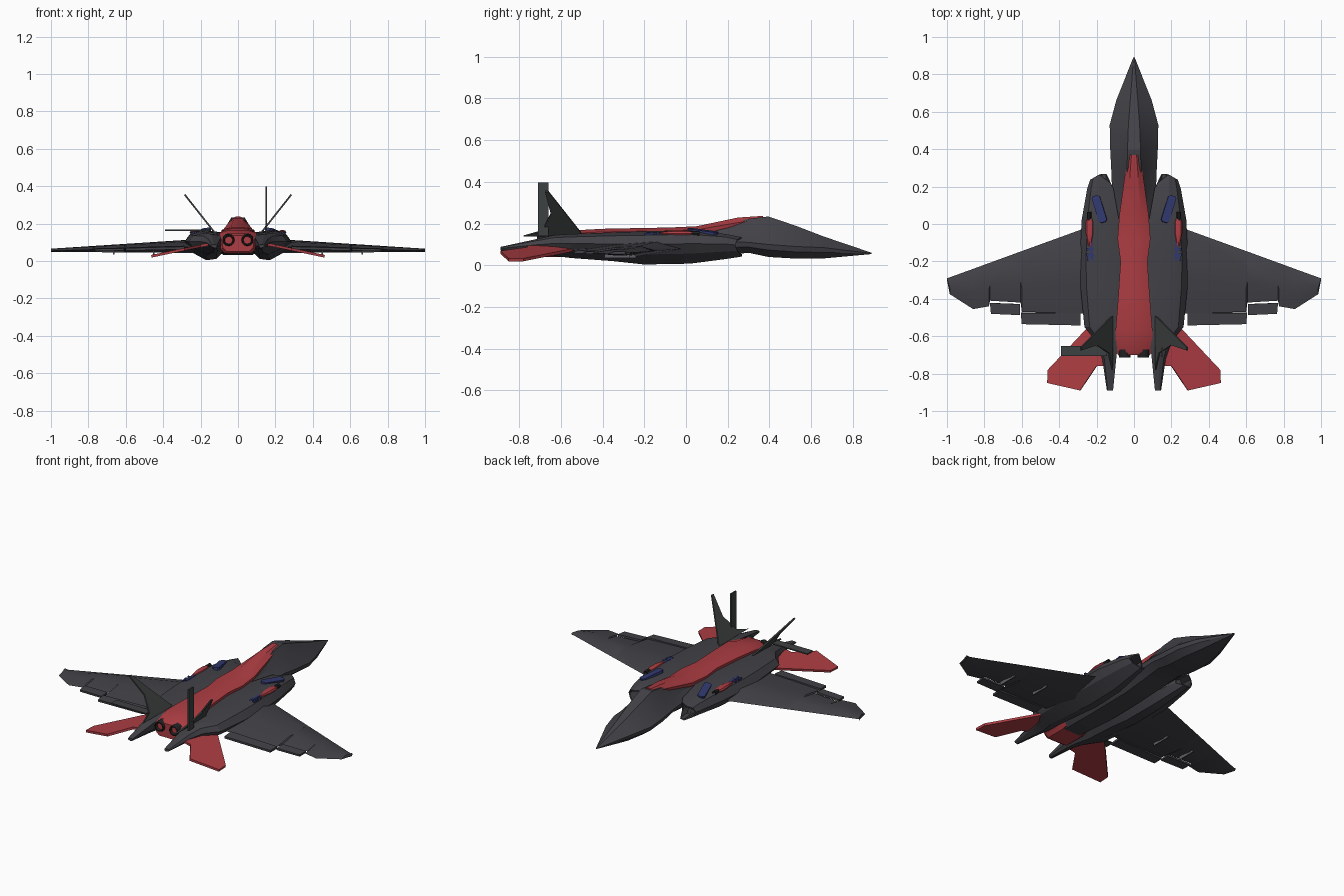
import bpy, bmesh, math
from mathutils import Matrix, Vector

if "Cube" in bpy.data.objects:
    bpy.data.objects.remove(bpy.data.objects["Cube"])


def material(name, rgb):
    m = bpy.data.materials.new(name)
    m.diffuse_color = (*rgb, 1)
    m.use_nodes = True
    m.node_tree.nodes["Principled BSDF"].inputs["Base Color"].default_value = m.diffuse_color
    return m


DARK = material("charcoal", (0.055, 0.053, 0.063))
SLATE = material("slate", (0.048, 0.052, 0.053))
RED = material("red", (0.42, 0.047, 0.056))
BLUE = material("navy_blue", (0.030, 0.040, 0.155))
BLACK = material("black", (0.016, 0.016, 0.018))
GREY = material("grey", (0.12, 0.12, 0.14))


def finish(name, bm, mat, mirror=False, smooth=None):
    bmesh.ops.recalc_face_normals(bm, faces=bm.faces)
    me = bpy.data.meshes.new(name)
    bm.to_mesh(me)
    bm.free()
    me.materials.append(mat)
    ob = bpy.data.objects.new(name, me)
    bpy.context.collection.objects.link(ob)
    if smooth:
        bpy.ops.object.select_all(action='DESELECT')
        ob.select_set(True)
        bpy.context.view_layer.objects.active = ob
        bpy.ops.object.shade_smooth_by_angle(angle=math.radians(smooth))
    if mirror:
        ob.modifiers.new("mirror", 'MIRROR')
    return ob


def loft(rings):
    """Skin a list of equal-length point rings and cap both ends."""
    bm = bmesh.new()
    vs = [[bm.verts.new(p) for p in r] for r in rings]
    n = len(vs[0])
    for a, b in zip(vs, vs[1:]):
        for i in range(n):
            j = (i + 1) % n
            bm.faces.new((a[i], a[j], b[j], b[i]))
    first = bm.faces.new(vs[0])
    bm.faces.new(vs[-1])
    return bm, first


def both_sides(half, y):
    """Half outline (x, z) from top to bottom -> closed symmetric ring."""
    return [(x, y, z) for x, z in half] + [(-x, y, z) for x, z in reversed(half)]


def plate(name, pts, t, mat, mirror=False):
    bm = bmesh.new()
    f = bm.faces.new([bm.verts.new(p) for p in pts])
    f.normal_update()
    n = f.normal.copy()
    bmesh.ops.translate(bm, verts=bm.verts, vec=-n * t / 2)
    ext = bmesh.ops.extrude_face_region(bm, geom=[f], use_keep_orig=True)
    bmesh.ops.translate(bm, vec=n * t,
                        verts=[g for g in ext["geom"] if isinstance(g, bmesh.types.BMVert)])
    return finish(name, bm, mat, mirror)


def box(name, x, y, z, mat, mirror=False):
    bm = bmesh.new()
    bmesh.ops.create_cube(bm, size=1)
    for v in bm.verts:
        v.co = [a + (b - a) * (c + 0.5) for (a, b), c in zip((x, y, z), v.co)]
    return finish(name, bm, mat, mirror)


def tube(name, x, z, y0, y1, r0, r1, mat, sides=12):
    """Hollow-ended cylinder along y, with its opening at y0."""
    bm = bmesh.new()
    ring = lambda y, r: [(x + r * math.cos(2 * math.pi * i / sides), y,
                          z + r * math.sin(2 * math.pi * i / sides)) for i in range(sides)]
    bm.free()
    bm, _ = loft([ring(y0 + (y1 - y0) * 0.6, r0 * 0.6), ring(y0, r0 * 0.8),
                  ring(y0, r0), ring(y1, r1)])
    return finish(name, bm, mat, True, 35)


# Forward and centre fuselage: y, half width, top, chine, bottom, top half width
rings = []
for y, w, zt, zm, zb, wt in [
        (.89, .004, .060, .057, .054, .002), (.66, .095, .138, .085, .033, .02),
        (.53, .130, .188, .090, .032, .03), (.395, .127, .234, .10, .04, .035),
        (.30, .122, .223, .11, .06, .037), (.20, .118, .198, .115, .05, .04),
        (0, .11, .170, .11, .035, .06), (-.3, .11, .16, .10, .032, .07),
        (-.6, .09, .14, .10, .045, .07)]:
    rings.append(both_sides([(wt, zt), (w * .6, zm + (zt - zm) * .48), (w, zm),
                             (w * .94, zm - (zm - zb) * .45), (w * .6, zb)], y))
finish("fuselage", loft(rings)[0], DARK, smooth=25)

# Red spine running back into the engine housing
rings = []
for y, w, zt, zs, zb in [
        (.37, .03, .237, .225, .20), (.25, .05, .229, .205, .17),
        (.05, .078, .187, .170, .13), (-.08, .088, .181, .166, .11),
        (-.2, .072, .179, .164, .10), (-.4, .085, .175, .160, .08),
        (-.56, .098, .166, .152, .04), (-.68, .098, .146, .122, .04),
        (-.70, .085, .137, .115, .05)]:
    rings.append(both_sides([(w * .45, zt), (w, zs), (w * .95, zb + .02), (w * .7, zb)], y))
finish("spine", loft(rings)[0], RED, smooth=25)

# Engine nacelles with raked intakes, tapering into the tail booms
shape = [(0, .9), (.55, 1), (.85, .88), (1, .6), (.85, .3), (.45, 0), (.2, .05), (0, .35)]
rings = []
for k, (y, xi, xo, zb, zt) in enumerate([
        (.268, .125, .235, .042, .135), (.19, .11, .25, .03, .15),
        (.02, .08, .28, .008, .168), (-.2, .07, .29, .004, .163),
        (-.35, .07, .285, .02, .158), (-.55, .08, .265, .035, .15),
        (-.63, .085, .20, .045, .145), (-.72, .095, .17, .058, .125),
        (-.89, .112, .145, .07, .088)]):
    rake = (lambda u: -.05 if u < .1 else -.032 * max(0, u - .5) * 2) if k == 0 else (lambda u: 0)
    rings.append([(xi + (xo - xi) * u, y + rake(u), zb + (zt - zb) * v) for u, v in shape])
bm, mouth = loft(rings)
bmesh.ops.recalc_face_normals(bm, faces=bm.faces)
bmesh.ops.inset_region(bm, faces=[mouth], thickness=.008)
inner = bmesh.ops.extrude_face_region(bm, geom=[mouth])
bmesh.ops.translate(bm, vec=(-.005, -.07, 0),
                    verts=[g for g in inner["geom"] if isinstance(g, bmesh.types.BMVert)])
if mouth.is_valid:
    bmesh.ops.delete(bm, geom=[mouth], context='FACES_ONLY')
finish("nacelle", bm, DARK, True, 25)

# Wings: x, leading edge, trailing edge
rings = []
for x, le, te in [(.2, 0, -.48), (.6, -.145, -.47), (.606, -.147, -.42), (.77, -.207, -.41),
                  (.776, -.209, -.44), (.86, -.24, -.455), (.985, -.285, -.375),
                  (1, -.29, -.30)]:
    f = (x - .2) / .8
    zt, zb = .118 - .052 * f, .043 + .006 * f
    zm, c = (zt + zb) / 2, te - le
    rings.append([(x, le, zm), (x, le + c * .25, zt), (x, le + c * .6, zt - .012 * (1 - f)),
                  (x, te, zm - .003), (x, le + c * .5, zb)])
finish("wing", loft(rings)[0], DARK, True, 25)

# Trailing edge control surfaces
plate("flap", [(.285, -.475, .075), (.605, -.475, .066), (.60, -.535, .062),
               (.285, -.542, .070)], .014, DARK, True)
plate("aileron", [(.61, -.428, .066), (.77, -.422, .062), (.765, -.48, .059),
                  (.61, -.487, .062)], .012, DARK, True)

# Strips under the wings
for i, (x, y) in enumerate([(.45, -.30), (.665, -.33)]):
    box(f"wing_strip_{i + 1}", (x - .004, x + .004), (y - .06, y + .06), (.036, .056), GREY, True)

# Canted tail fins: height fraction, y
fin = [(0, -.49), (1, -.66), (1, -.676), (.5, -.648), (.12, -.69), (0, -.78)]
plate("tail_fin", [(.115 + .17 * s, y, .14 + .215 * s) for s, y in fin], .009, SLATE, True)

# Rudders: one upright, one lying flat
box("upright_rudder", (.147, .155), (-.71, -.66), (.14, .398), SLATE)
box("flat_rudder", (-.39, -.145), (-.706, -.652), (.161, .168), SLATE)

# Drooping red tailplanes
stab = [(.16, -.62), (.225, -.53), (.46, -.78), (.463, -.85), (.287, -.89), (.20, -.76), (.16, -.76)]
plate("tailplane", [(x, y, .085 - .21 * (x - .18)) for x, y in stab], .014, RED, True)

# Exhaust nozzles
tube("nozzle", .05, .112, -.715, -.67, .030, .036, BLACK)

# Blue panels on the nacelle shoulders
d = Vector((.04, .13)).normalized()
n = Vector((d.y, -d.x))
pts = []
for a, b in [(-.074, -.012), (-.064, -.022), (.064, -.022), (.074, -.012),
             (.074, .012), (.064, .022), (-.064, .022), (-.074, .012)]:
    p = Vector((.185, .08)) + d * a + n * b
    pts.append((p.x, p.y, .166 - .09 * (p.y - .02) - .15 * (p.x - .185)))
plate("shoulder_panel", pts, .016, BLUE, True)

# Red gun pods with black muzzles and blue rear prongs
rings = []
for y, w, h in [(.027, .016, .010), (.01, .022, .013), (-.05, .022, .014), (-.085, .014, .011),
                (-.12, .007, .006)]:
    rings.append([(.237 + w * math.cos(a * math.pi / 4), y, .153 + h * math.sin(a * math.pi / 4))
                  for a in range(8)])
finish("gun_pod", loft(rings)[0], RED, True, 30)
tube("gun_muzzle", .24, .153, .065, .02, .012, .012, BLACK, 8)
box("prong_stem", (.222, .236), (-.19, -.10), (.145, .158), BLUE, True)
for i, y in enumerate((-.135, -.165)):
    box(f"prong_bar_{i + 1}", (.204, .254), (y - .006, y + .006), (.143, .157), BLUE, True)
for i, x in enumerate((.212, .241)):
    box(f"prong_tip_{i + 1}", (x, x + .010), (-.198, -.16), (.143, .156), BLUE, True)
